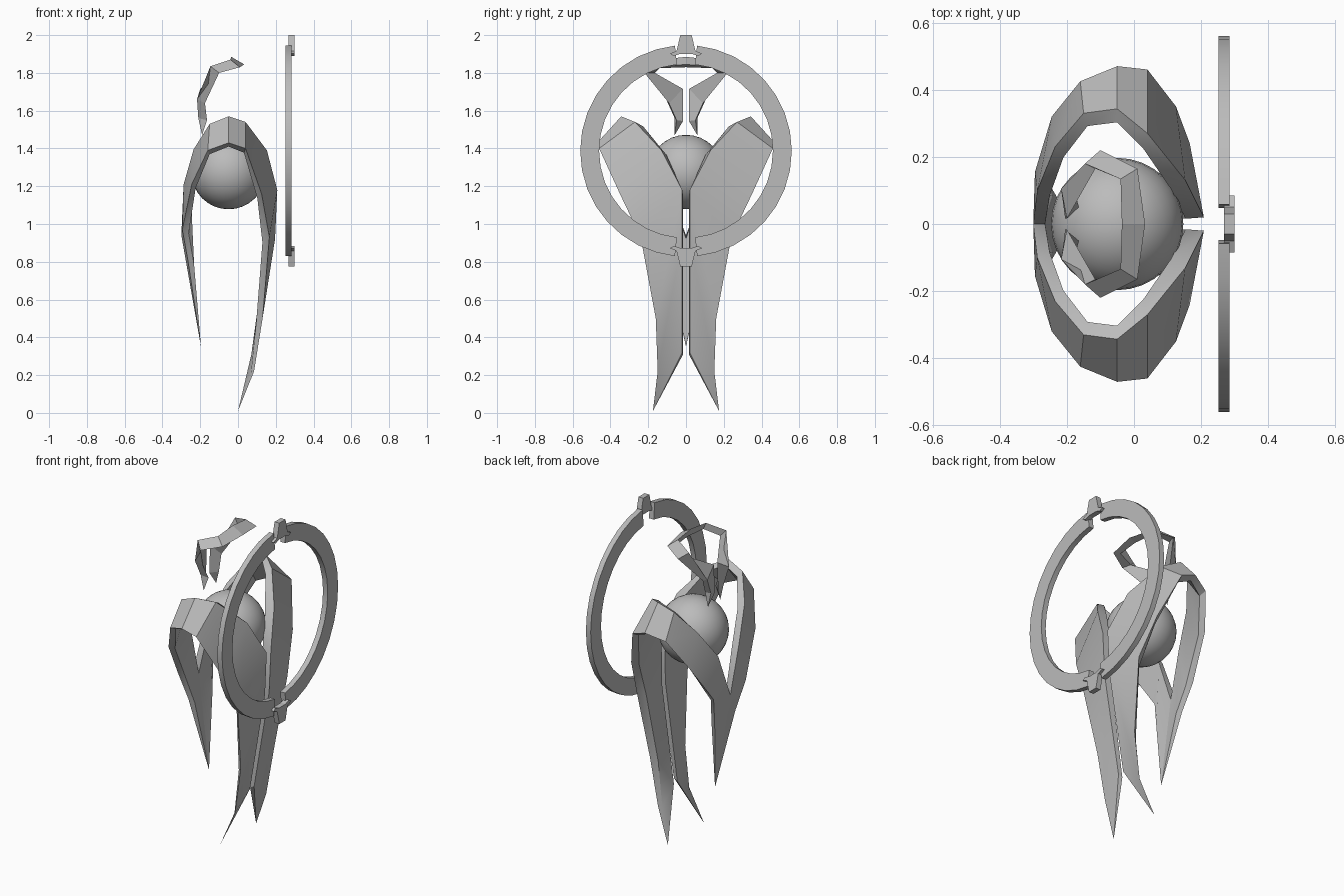
import bpy, bmesh, math
from mathutils import Vector

if "Cube" in bpy.data.objects:
    bpy.data.objects.remove(bpy.data.objects["Cube"])

grey = bpy.data.materials.new("plain grey")
grey.diffuse_color = (0.5, 0.5, 0.5, 1)
grey.use_nodes = True
grey.node_tree.nodes["Principled BSDF"].inputs["Base Color"].default_value = grey.diffuse_color


def finish(name, bm, angle=None):
    """Weld, orient and store a bmesh as an object."""
    bmesh.ops.remove_doubles(bm, verts=bm.verts, dist=0.0005)
    bmesh.ops.recalc_face_normals(bm, faces=bm.faces)
    me = bpy.data.meshes.new(name)
    bm.to_mesh(me)
    bm.free()
    ob = bpy.data.objects.new(name, me)
    bpy.context.collection.objects.link(ob)
    me.materials.append(grey)
    if angle:
        bpy.ops.object.select_all(action='DESELECT')
        ob.select_set(True)
        bpy.context.view_layer.objects.active = ob
        bpy.ops.object.shade_smooth_by_angle(angle=math.radians(angle))
    return ob


def loft(name, sections, angle=None):
    """Skin a closed tube through cross-sections of equal point count."""
    bm = bmesh.new()
    rows = [[bm.verts.new(p) for p in s] for s in sections]
    n = len(rows[0])
    for a, b in zip(rows, rows[1:]):
        for i in range(n):
            j = (i + 1) % n
            bm.faces.new((a[i], a[j], b[j], b[i]))
    bm.faces.new(rows[0])
    bm.faces.new(rows[-1][::-1])
    return finish(name, bm, angle)


def flip(p):
    return (p[0], -p[1], p[2])


# Core sphere
bm = bmesh.new()
bmesh.ops.create_uvsphere(bm, u_segments=32, v_segments=16, radius=0.197)
bmesh.ops.translate(bm, verts=bm.verts, vec=(-0.05, 0, 1.275))
finish("core_sphere", bm, 40)

# Arched ribbons: upper edge, lower edge, thickness, from back tip to front tip
arch = [
    ((-.196, 0, .35), (-.196, 0, .35), 0),
    ((-.30, 0, .94), (-.264, .10, .80), .035),
    ((-.288, .10, 1.21), (-.295, .155, .97), .04),
    ((-.235, .23, 1.395), (-.245, .32, 1.21), .04),
    ((-.15, .33, 1.53), (-.16, .425, 1.39), .04),
    ((-.05, .343, 1.57), (-.05, .47, 1.43), .04),
    ((.04, .27, 1.54), (.04, .46, 1.40), .045),
    ((.153, .13, 1.39), (.125, .35, 1.16), .05),
    ((.208, .02, 1.18), (.166, .24, .93), .055),
    ((.196, .02, .92), (.13, .16, .50), .045),
    ((.095, .02, .32), (.085, .15, .22), .025),
    ((0, .175, .01), (0, .175, .01), 0),
]


def inward(p, t):
    """Shift a point horizontally toward the vertical axis of the sphere."""
    d = Vector((-0.05 - p[0], -p[1], 0)).normalized() * t
    return (p[0] + d.x, max(p[1] + d.y, 0), p[2] - t * 0.5)


sections = [(a, b, inward(b, t), inward(a, t)) for a, b, t in arch]
loft("left_arch", sections, 30)
loft("right_arch", [[flip(p) for p in s] for s in sections], 30)

# Crown: folded three-sided band with two hanging spikes
half = [
    ((.033, 0, 1.845), (-.036, 0, 1.885), (-.01, 0, 1.83)),
    ((.01, .165, 1.83), (-.04, .134, 1.87), (-.02, .14, 1.825)),
    ((-.10, .22, 1.80), (-.146, .18, 1.835), (-.115, .165, 1.80)),
    ((-.175, .09, 1.64), (-.217, .105, 1.66), (-.20, .016, 1.715)),
    ((-.164, .05, 1.55), (-.21, .06, 1.56), (-.205, .016, 1.545)),
    ((-.19, .06, 1.47),) * 3,
]
loft("crown", [[flip(p) for p in s] for s in half[:0:-1]] + half)

# Halo: two half rings with gaps at top and bottom
for name, side in (("halo_left", 1), ("halo_right", -1)):
    rings = []
    gap = math.radians(6)
    for i in range(17):
        a = gap + (math.pi - 2 * gap) * i / 16
        s, c = side * math.sin(a), math.cos(a)
        rings.append([(x, r * s, 1.387 + r * c) for x, r in
                      ((.252, .56), (.284, .56), (.284, .46), (.252, .46))])
    loft(name, rings, 20)

# Clasps bridging the halo gaps
outline = [(.03, .613), (.05, .53), (.085, .515), (.065, .503), (.03, .514)]
outline = outline + [(-y, z) for y, z in outline[::-1]]
for name, up in (("top_clasp", 1), ("bottom_clasp", -1)):
    loft(name, [[(x, y, 1.387 + up * z) for y, z in outline] for x in (.268, .30)])
